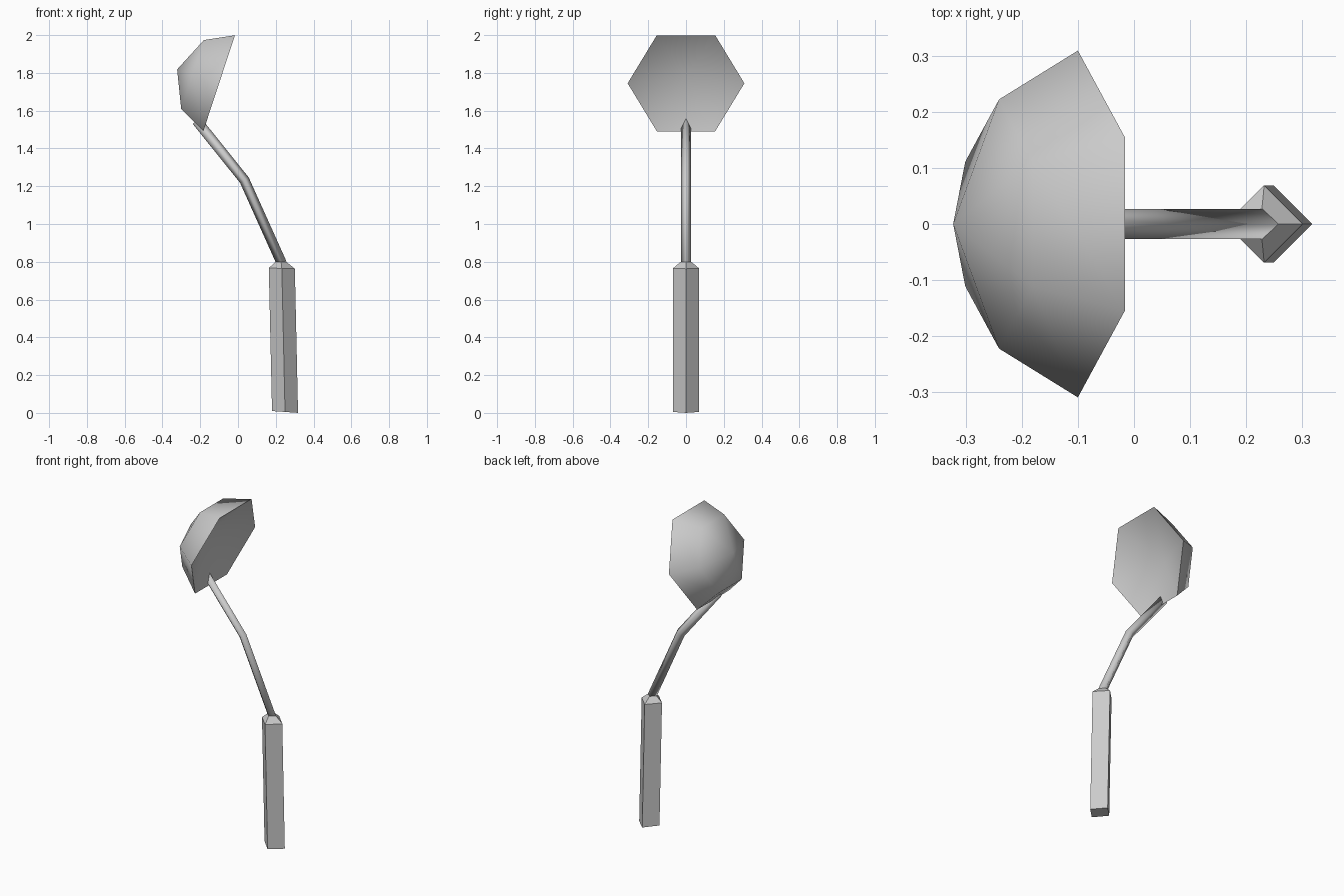
import bpy
import bmesh
import math
from mathutils import Vector

cube = bpy.data.objects.get("Cube")
if cube:
    bpy.data.objects.remove(cube, do_unlink=True)

grey = bpy.data.materials.new("plain grey")
grey.use_nodes = True
colour = (0.6, 0.6, 0.6, 1)
grey.diffuse_color = colour
grey.node_tree.nodes["Principled BSDF"].inputs["Base Color"].default_value = colour

SIDE = Vector((0, 1, 0))


def loft(name, rings, sides, smooth=False):
    """Skin a row of polygon rings, each given as (centre, axis, radius)."""
    bm = bmesh.new()
    rows = []
    for centre, axis, radius in rings:
        across = axis.normalized().cross(SIDE)
        row = []
        for i in range(sides):
            a = math.tau * i / sides
            row.append(bm.verts.new(centre + radius * (SIDE * math.cos(a) + across * math.sin(a))))
        rows.append(row)
    for low, high in zip(rows, rows[1:]):
        for i in range(sides):
            j = (i + 1) % sides
            bm.faces.new((low[i], low[j], high[j], high[i]))
    # Close the ends, unless they come to a point
    for row, ring in ((rows[0], rings[0]), (rows[-1], rings[-1])):
        if ring[2] > 0:
            bm.faces.new(row)
    bmesh.ops.remove_doubles(bm, verts=bm.verts, dist=0.0001)
    bmesh.ops.recalc_face_normals(bm, faces=bm.faces)
    mesh = bpy.data.meshes.new(name)
    bm.to_mesh(mesh)
    bm.free()
    mesh.materials.append(grey)
    obj = bpy.data.objects.new(name, mesh)
    bpy.context.collection.objects.link(obj)
    if smooth:
        bpy.ops.object.select_all(action='DESELECT')
        obj.select_set(True)
        bpy.context.view_layer.objects.active = obj
        bpy.ops.object.shade_smooth_by_angle(angle=math.radians(100))


# Grip: square bar, edge-on to the front, with a tapered top
bottom, top, neck = Vector((0.249, 0, 0.005)), Vector((0.232, 0, 0.765)), Vector((0.228, 0, 0.8))
loft("grip", [(bottom, Vector((0.07, 0, 1)), 0.069),
              (top, Vector((0.03, 0, 1)), 0.069),
              (neck, Vector((0, 0, 1)), 0.028)], 4)

# Stem: bent square rod, also edge-on, that pierces the lower wall of the bowl
bend, tip = Vector((0.034, 0, 1.232)), Vector((-0.219, 0, 1.547))
lower, upper = (bend - neck).normalized(), (tip - bend).normalized()
loft("stem", [(neck - lower * 0.01, lower, 0.027), (bend, lower + upper, 0.027),
              (tip, upper, 0.027)], 4, smooth=True)

# Bowl: hexagonal dome tipped sideways, its mouth sunk to a shallow point
centre = Vector((-0.1, 0, 1.745))
axis = Vector((-0.95, 0, 0.313)).normalized()
profile = [(0.13, 0), (0, 0.309), (0.148, 0.222), (0.234, 0)]
loft("bowl", [(centre + axis * depth, axis, radius) for depth, radius in profile],
     6, smooth=True)
